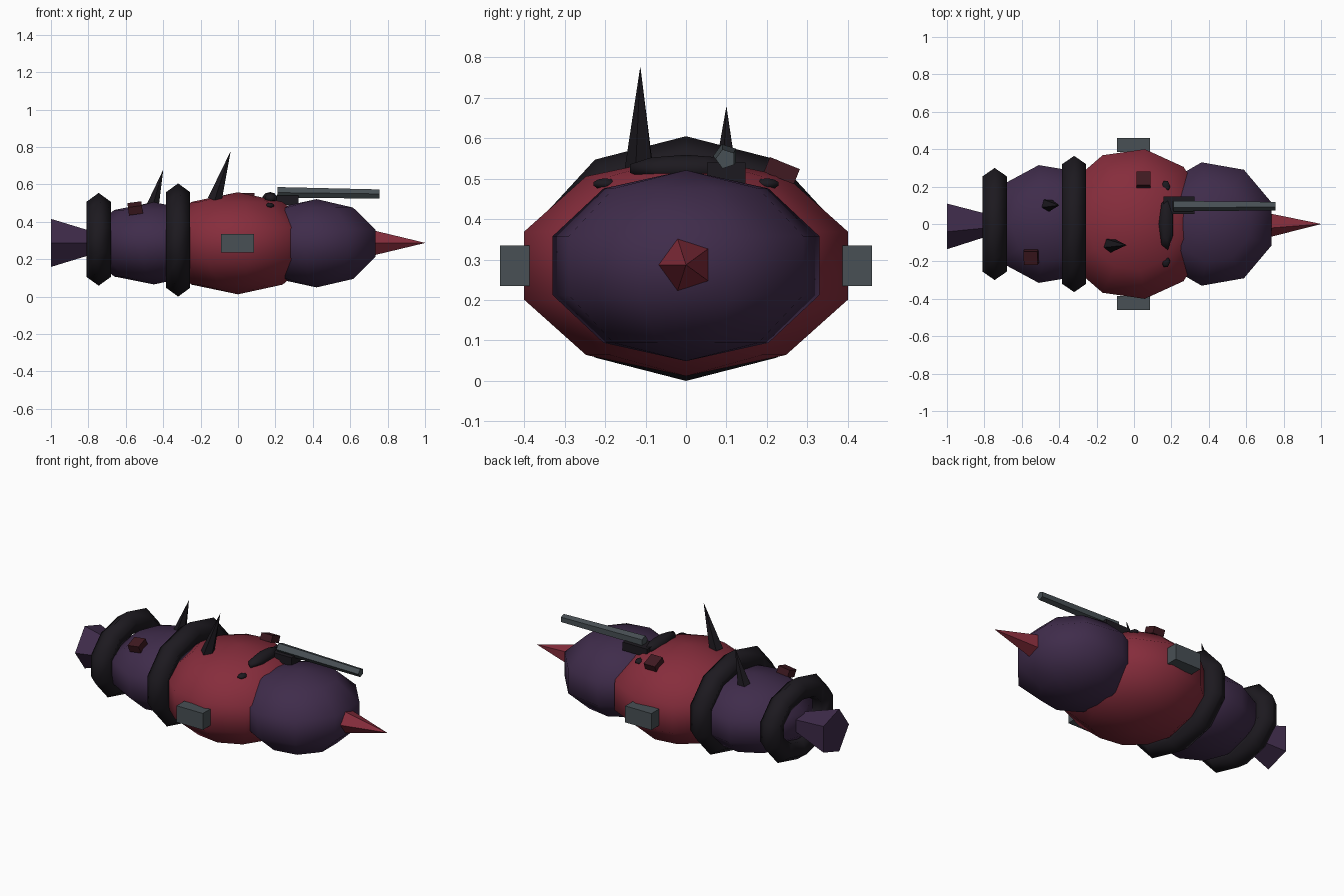
import bpy, bmesh, math
from mathutils import Vector, Matrix

if "Cube" in bpy.data.objects:
    bpy.data.objects.remove(bpy.data.objects["Cube"])


def mat(name, rgb):
    m = bpy.data.materials.new(name)
    m.diffuse_color = (*rgb, 1)
    m.use_nodes = True
    m.node_tree.nodes["Principled BSDF"].inputs["Base Color"].default_value = m.diffuse_color
    return m


RED = mat("red", (0.24, 0.026, 0.045))
PURPLE = mat("purple", (0.05, 0.025, 0.07))
DARK = mat("dark", (0.012, 0.01, 0.014))
STEEL = mat("steel", (0.065, 0.08, 0.09))
RUST = mat("rust", (0.05, 0.01, 0.015))


def finish(name, bm, m, smooth=False):
    me = bpy.data.meshes.new(name)
    bmesh.ops.recalc_face_normals(bm, faces=bm.faces)
    for f in bm.faces:
        f.smooth = smooth
    bm.to_mesh(me)
    bm.free()
    me.materials.append(m)
    ob = bpy.data.objects.new(name, me)
    bpy.context.collection.objects.link(ob)
    return ob


def turn_vertex_to(bm, angle):
    # spin about z so that one vertex sits at the given angle
    v = max(bm.verts, key=lambda v: v.co.xy.length)
    now = math.atan2(v.co.y, v.co.x)
    bmesh.ops.rotate(bm, verts=bm.verts, matrix=Matrix.Rotation(angle - now, 3, 'Z'))


def ball(name, centre, radii, segs, m):
    bm = bmesh.new()
    bmesh.ops.create_uvsphere(bm, u_segments=segs, v_segments=5, radius=1)
    turn_vertex_to(bm, math.pi)
    bmesh.ops.scale(bm, vec=radii, verts=bm.verts)
    bmesh.ops.translate(bm, vec=centre, verts=bm.verts)
    return finish(name, bm, m, True)


def cone(name, base, tip, r1, r2, m, segs=5):
    base, tip = Vector(base), Vector(tip)
    d = tip - base
    bm = bmesh.new()
    bmesh.ops.create_cone(bm, cap_ends=True, segments=segs, radius1=r1,
                          radius2=max(r2, 0.0005), depth=d.length)
    turn_vertex_to(bm, math.pi)
    rot = d.to_track_quat('Z', 'Y').to_matrix().to_4x4()
    bm.transform(Matrix.Translation((base + tip) / 2) @ rot)
    return finish(name, bm, m)


def box(name, centre, size, m, rot=(0, 0, 0)):
    bm = bmesh.new()
    bmesh.ops.create_cube(bm, size=1)
    bmesh.ops.scale(bm, vec=size, verts=bm.verts)
    ob = finish(name, bm, m)
    ob.location, ob.rotation_euler = centre, rot
    return ob


def band(name, x, z, ry, rz, m, minor=0.068, major_n=10, minor_n=5):
    # faceted elliptical ring around the x axis, sharp edge outward
    bm = bmesh.new()
    loops = []
    for i in range(major_n):
        a = 2 * math.pi * i / major_n
        loop = []
        for j in range(minor_n):
            b = 2 * math.pi * j / minor_n
            k = minor * (math.cos(b) - 1)
            loop.append(bm.verts.new((x + minor * math.sin(b),
                                      (ry + k) * math.sin(a), z + (rz + k) * math.cos(a))))
        loops.append(loop)
    for i in range(major_n):
        p, q = loops[i], loops[(i + 1) % major_n]
        for j in range(minor_n):
            n = (j + 1) % minor_n
            bm.faces.new((p[j], q[j], q[n], p[n]))
    return finish(name, bm, m, True)


# Hull segments
ball("middle_hull", (0, 0, 0.285), (0.425, 0.425, 0.273), 11, RED)
ball("front_hull", (0.42, 0, 0.285), (0.353, 0.352, 0.236), 9, PURPLE)
ball("rear_hull", (-0.45, 0, 0.285), (0.36, 0.336, 0.22), 9, PURPLE)

# Dark bands around the hull
band("middle_band", -0.32, 0.3025, 0.383, 0.3025, DARK)
band("rear_band", -0.745, 0.306, 0.315, 0.248, DARK)

# Nose spike and flared tail
cone("nose_spike", (0.725, 0, 0.287), (1.0, 0, 0.287), 0.07, 0, RED)
cone("tail_flare", (-1.0, 0, 0.287), (-0.58, 0, 0.287), 0.135, 0, PURPLE)

# Back spikes
cone("tall_back_spike", (-0.125, -0.113, 0.515), (-0.04, -0.113, 0.775), 0.04, 0, DARK)
cone("short_back_spike", (-0.465, 0.1, 0.455), (-0.4, 0.1, 0.677), 0.04, 0, DARK)

# Side blocks and small studs beside the crest
for side, label in ((1, "left"), (-1, "right")):
    box(f"{label}_side_block", (-0.002, side * 0.423, 0.285), (0.176, 0.074, 0.1), STEEL)
    ball(f"{label}_stud", (0.17, side * 0.2, 0.487), (0.025, 0.035, 0.014), 6, DARK)

# Dark crest, gun mount and barrel
ball("crest", (0.172, 0, 0.525), (0.042, 0.15, 0.034), 7, DARK)
box("gun_mount", (0.24, 0.1, 0.515), (0.165, 0.095, 0.05), DARK)
cone("gun_barrel", (0.21, 0.098, 0.556), (0.757, 0.098, 0.549), 0.031, 0.025, STEEL)

# Patch plates on the hull
box("middle_patch", (0.05, 0.237, 0.52), (0.075, 0.08, 0.04), RUST, (math.radians(-22), 0, 0))
box("rear_patch", (-0.55, -0.177, 0.472), (0.075, 0.075, 0.045), RUST,
    (math.radians(18), math.radians(-8), 0))
